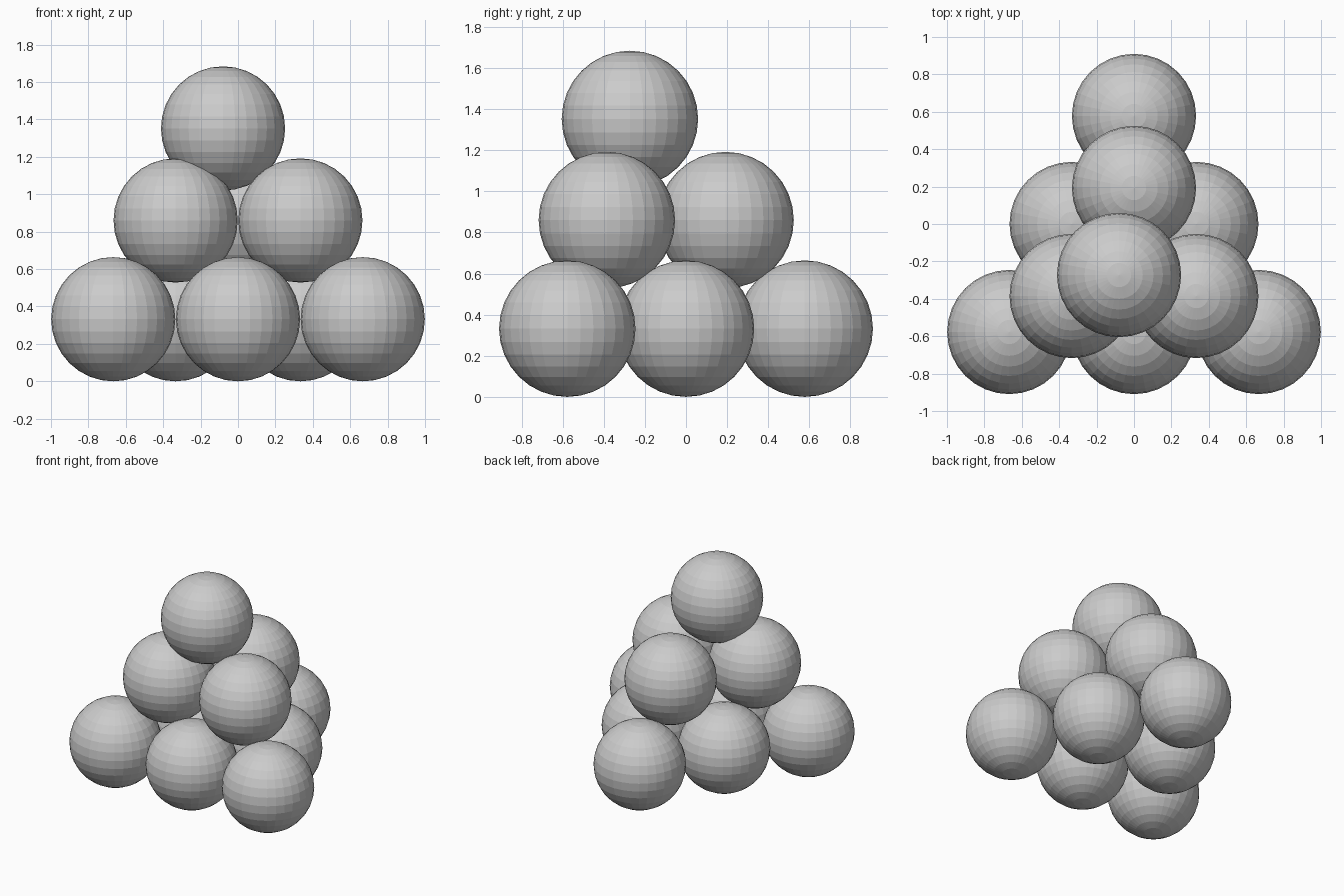
import bpy
from math import sqrt

if "Cube" in bpy.data.objects:
    bpy.data.objects.remove(bpy.data.objects["Cube"])

R = 0.332            # ball radius
S = 0.667            # spacing between ball centres
ROW = S * sqrt(3) / 2


def ball(name, x, y, z):
    bpy.ops.mesh.primitive_uv_sphere_add(segments=32, ring_count=16, radius=R, location=(x, y, z))
    bpy.context.object.name = name


def triangle_layer(name, rows, front_y, z):
    # rows shrink by one ball towards the back
    for r in range(rows):
        count = rows - r
        for i in range(count):
            ball(f"{name}_ball", (i - (count - 1) / 2) * S, front_y + r * ROW, z)


# Bottom layer of six, middle layer of three
triangle_layer("bottom", 3, -ROW, R)
triangle_layer("middle", 2, -ROW * 2 / 3, 0.86)

# Single top ball, shifted off centre
ball("top_ball", -0.08, -0.273, 1.352)
